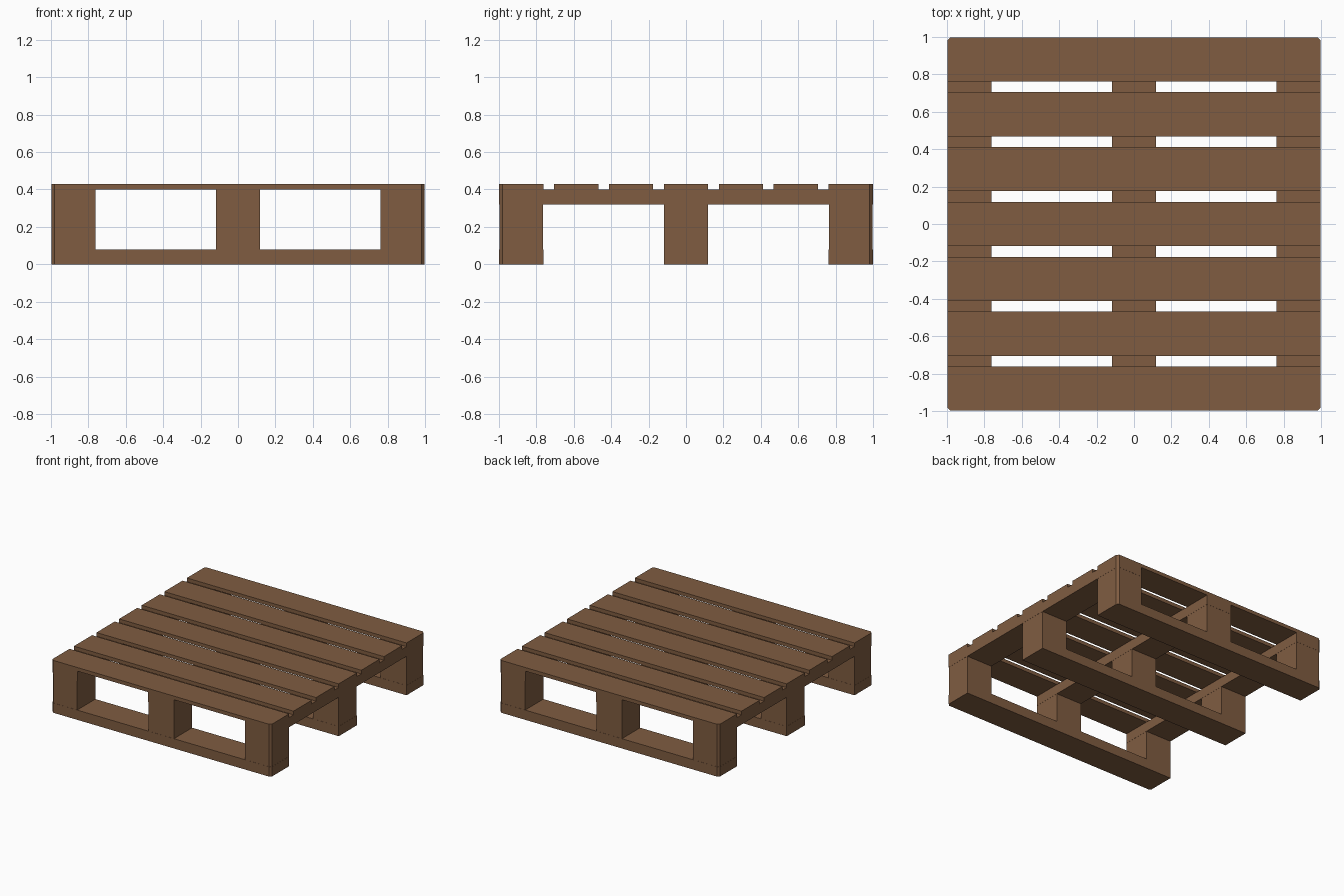
import bpy, bmesh

if "Cube" in bpy.data.objects:
    bpy.data.objects.remove(bpy.data.objects["Cube"])

# Single wood colour
wood = bpy.data.materials.new("brown_wood")
wood.diffuse_color = (0.215, 0.108, 0.053, 1)
wood.use_nodes = True
wood.node_tree.nodes["Principled BSDF"].inputs["Base Color"].default_value = wood.diffuse_color

HALF = 0.998     # half the footprint
CHAMFER = 0.017  # trimmed outer corners of the pallet


def plank(name, x, y, z0, z1, sx, sy):
    """Box centred on x, y; vertical edges on the pallet's outer corners are trimmed."""
    bm = bmesh.new()
    bmesh.ops.create_cube(bm, size=1)
    for v in bm.verts:
        v.co.x = x + v.co.x * sx
        v.co.y = y + v.co.y * sy
        v.co.z = z1 if v.co.z > 0 else z0
    corners = [e for e in bm.edges
               if all(abs(v.co.x) > 0.985 and abs(v.co.y) > 0.985 for v in e.verts)
               and abs(e.verts[0].co.z - e.verts[1].co.z) > 0.01]
    if corners:
        bmesh.ops.bevel(bm, geom=corners, offset=CHAMFER, segments=1, affect='EDGES')
    mesh = bpy.data.meshes.new(name)
    bm.to_mesh(mesh)
    bm.free()
    mesh.materials.append(wood)
    obj = bpy.data.objects.new(name, mesh)
    bpy.context.collection.objects.link(obj)


WIDE = 0.236
rows = [-HALF + WIDE / 2, 0, HALF - WIDE / 2]

for r in rows:
    # Bottom runners (along x) and cross stringers (along y)
    plank("bottom_runner", 0, r, 0, 0.08, 2 * HALF, WIDE)
    plank("stringer", r, 0, 0.32, 0.40, WIDE, 2 * HALF)
    # Spacer blocks, a touch slimmer than the boards
    for x in rows:
        plank("spacer_block", x, r, 0.08, 0.32, WIDE - 0.002, WIDE - 0.002)

# Seven deck boards
step = rows[2] / 3
for i in range(-3, 4):
    plank("deck_board", 0, i * step, 0.40, 0.43, 2 * HALF, WIDE)
